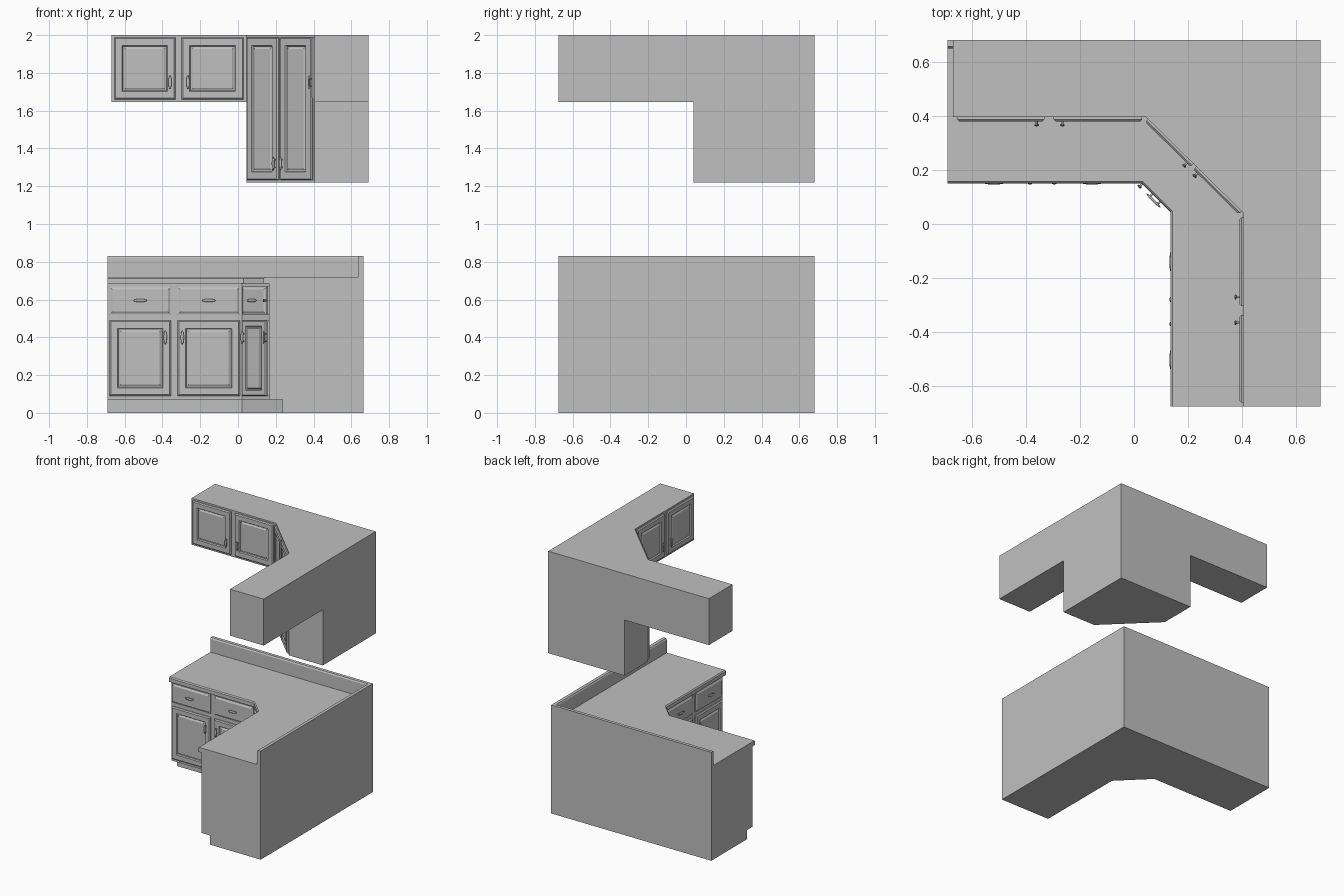
import bpy, bmesh
from mathutils import Matrix, Vector

cube = bpy.data.objects.get("Cube")
if cube:
    bpy.data.objects.remove(cube, do_unlink=True)

grey = bpy.data.materials.new("plain_grey")
grey.use_nodes = True
colour = (0.53, 0.53, 0.53, 1)
grey.diffuse_color = colour
grey.node_tree.nodes["Principled BSDF"].inputs["Base Color"].default_value = colour


def finish(bm, name, smooth=False):
    bmesh.ops.remove_doubles(bm, verts=bm.verts, dist=0.0005)
    bmesh.ops.recalc_face_normals(bm, faces=bm.faces)
    mesh = bpy.data.meshes.new(name)
    bm.to_mesh(mesh)
    bm.free()
    mesh.materials.append(grey)
    for poly in mesh.polygons:
        poly.use_smooth = smooth
    obj = bpy.data.objects.new(name, mesh)
    bpy.context.collection.objects.link(obj)
    return obj


def loft(name, rings):
    """Solid through a stack of rings with equal point counts."""
    bm = bmesh.new()
    loops = [[bm.verts.new(p) for p in ring] for ring in rings]
    for low, high in zip(loops, loops[1:]):
        for i in range(len(low)):
            j = (i + 1) % len(low)
            bm.faces.new((low[i], low[j], high[j], high[i]))
    bm.faces.new(loops[0])
    bm.faces.new(loops[-1])
    return finish(bm, name)


def prism(name, outline, z0, z1):
    return loft(name, [[(x, y, z) for x, y in outline] for z in (z0, z1)])


# The two arms of each L mirror each other across the diagonal
BACK = 0.68
BASE, WALL = (-0.015, 0.015), (0.01, -0.005)


def across(p, shift):
    return (p[1] + shift[0], p[0] + shift[1])


def l_outline(end, front, corner, shift):
    half = [(end, BACK), (end, front), (corner, front)]
    return half + [across(p, shift) for p in reversed(half)] + [(BACK + shift[0], BACK)]


def l_solid(name, levels):
    """levels: (front y, corner x, z) for each height of a base L."""
    loft(name, [[(x, y, z) for x, y in l_outline(-0.69, f, c, BASE)]
                for f, c, z in levels])


# Base cabinets, worktop and splashback
l_solid("toe_kick", [(0.25, 0.02, 0), (0.25, 0.02, 0.07)])
l_solid("base_cabinet", [(0.18, 0.02, 0.07), (0.18, 0.02, 0.684)])
l_solid("worktop", [(0.15, 0.03, 0.684), (0.15, 0.03, 0.712), (0.157, 0.033, 0.72)])
l_solid("splashback", [(0.65, 0.635, 0.72), (0.65, 0.635, 0.82), (0.656, 0.641, 0.83)])

# Wall cabinets
arm = [(-0.67, BACK), (-0.67, 0.395), (0.045, 0.395), (0.045, BACK)]
prism("wall_cabinet_back", arm, 1.645, 2)
prism("wall_cabinet_side", [across(p, WALL) for p in arm], 1.645, 2)
prism("wall_cabinet_corner", l_outline(0.045, 0.395, 0.045, WALL), 1.22, 2)


# Door and drawer fronts: (inset, depth) steps from the edge inward
DOOR = [(0, 0), (0, 0.008), (0.007, 0.015), (0.042, 0.015),
        (0.047, 0.007), (0.053, 0.007), (0.061, 0.012)]
SLIM_DOOR = [(i * 0.7, d) for i, d in DOOR]
DRAWER = [(0, 0), (0, 0.008), (0.006, 0.009), (0.016, 0.015)]


class Face:
    """Vertical cabinet face with its own along/out/up frame."""

    def __init__(self, name, start, along, out):
        self.name = name
        self.start = Vector((*start, 0))
        self.along = Vector((*along, 0)).normalized()
        self.out = Vector((*out, 0)).normalized()

    def point(self, u, w, z):
        return self.start + self.along * u + self.out * w + Vector((0, 0, z))

    def panel(self, part, u0, u1, z0, z1, profile):
        rings = []
        for i, d in profile:
            corners = [(u0 + i, z0 + i), (u1 - i, z0 + i), (u1 - i, z1 - i), (u0 + i, z1 - i)]
            rings.append([self.point(u, d, z) for u, z in corners])
        loft(f"{self.name}_{part}", rings)

    def handle(self, part, u, z, upright):
        """Tapered oval pull on two short posts."""
        up = Vector((0, 0, 1))
        long, wide = (up, self.along) if upright else (self.along, up)
        basis = Matrix((wide, self.out, long)).transposed().to_4x4()
        bm = bmesh.new()
        pull = basis @ Matrix.Diagonal((0.009, 0.005, 0.037, 1))
        bmesh.ops.create_uvsphere(bm, u_segments=10, v_segments=8, radius=1,
                                  matrix=Matrix.Translation(self.point(u, 0.029, z)) @ pull)
        for side in (-1, 1):
            spot = self.point(u, 0.02, z) + long * 0.02 * side
            post = Matrix.Translation(spot) @ basis @ Matrix.Rotation(1.5708, 4, "X")
            bmesh.ops.create_cone(bm, cap_ends=True, segments=8, radius1=0.004,
                                  radius2=0.004, depth=0.016, matrix=post)
        finish(bm, f"{self.name}_{part}_handle", smooth=True)


def arm_faces(name, start, shift):
    return (Face(name + "_back", start, (1, 0), (0, -1)),
            Face(name + "_side", across(start, shift), (0, 1), (-1, 0)))


# Base arms: two drawers over two doors
for face in arm_faces("base", (-0.69, 0.18), BASE):
    for n, (u0, u1, pull) in enumerate([(0.01, 0.335, 0.305), (0.37, 0.7, 0.395)], 1):
        face.panel(f"drawer_{n}", u0, u1, 0.52, 0.668, DRAWER)
        face.handle(f"drawer_{n}", (u0 + u1) / 2, 0.595, False)
        face.panel(f"door_{n}", u0, u1, 0.09, 0.49, DOOR)
        face.handle(f"door_{n}", pull, 0.4, True)

# Base corner: one narrow drawer over one narrow door
corner = Face("base_corner", (0.02, 0.18), (1, -1), (-1, -1))
corner.panel("drawer", 0.012, 0.193, 0.52, 0.668, DRAWER)
corner.handle("drawer", 0.1025, 0.595, False)
corner.panel("door", 0.012, 0.193, 0.09, 0.49, SLIM_DOOR)
corner.handle("door", 0.03, 0.4, True)

# Wall arms: two doors each
for face in arm_faces("wall", (-0.67, 0.395), WALL):
    for n, (u0, u1, pull) in enumerate([(0.015, 0.338, 0.31), (0.372, 0.7, 0.405)], 1):
        face.panel(f"door_{n}", u0, u1, 1.66, 1.988, DOOR)
        face.handle(f"door_{n}", pull, 1.75, True)

# Wall corner: a pair of tall doors
corner = Face("wall_corner", (0.045, 0.395), (0.36, -0.355), (-0.355, -0.36))
for n, (u0, u1, pull) in enumerate([(0.01, 0.246, 0.226), (0.26, 0.496, 0.28)], 1):
    corner.panel(f"door_{n}", u0, u1, 1.232, 1.988, DOOR)
    corner.handle(f"door_{n}", pull, 1.32, True)
